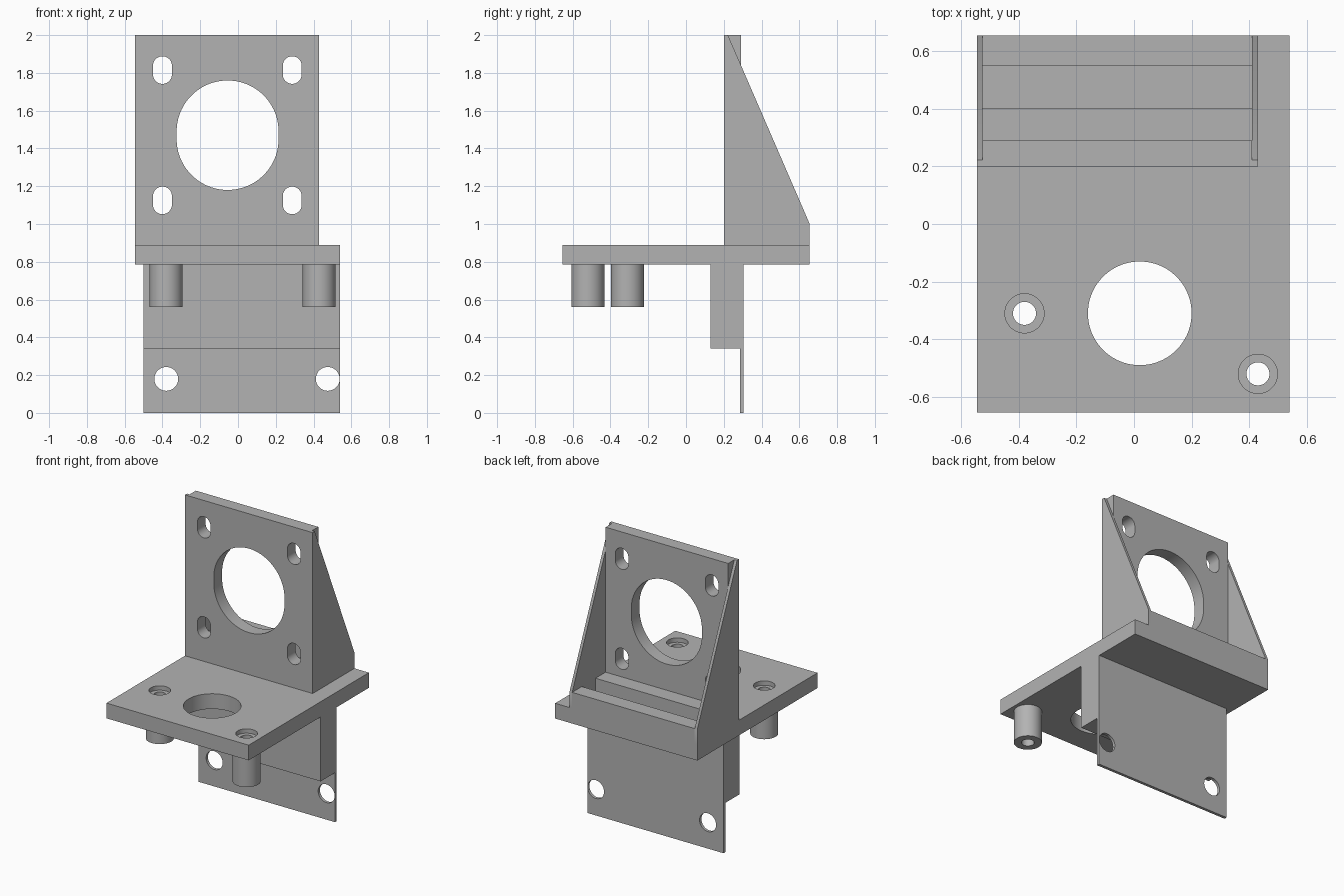
import bpy, bmesh, math
from mathutils import Vector

cube = bpy.data.objects.get("Cube")
if cube:
    bpy.data.objects.remove(cube, do_unlink=True)

GREY = (0.45, 0.45, 0.45, 1)
mat = bpy.data.materials.new("plain_grey")
mat.use_nodes = True
mat.diffuse_color = GREY
mat.node_tree.nodes["Principled BSDF"].inputs["Base Color"].default_value = GREY


def prism(name, outline, start, end):
    """Extrude a closed outline of 3D points from start to end offset."""
    bm = bmesh.new()
    face = bm.faces.new([bm.verts.new(Vector(p) + Vector(start)) for p in outline])
    moved = bmesh.ops.extrude_face_region(bm, geom=[face])["geom"]
    verts = [v for v in moved if isinstance(v, bmesh.types.BMVert)]
    bmesh.ops.translate(bm, verts=verts, vec=Vector(end) - Vector(start))
    bmesh.ops.recalc_face_normals(bm, faces=bm.faces)
    mesh = bpy.data.meshes.new(name)
    bm.to_mesh(mesh)
    bm.free()
    mesh.materials.append(mat)
    obj = bpy.data.objects.new(name, mesh)
    bpy.context.collection.objects.link(obj)
    return obj


def box(name, x0, x1, y0, y1, z0, z1):
    return prism(name, [(x0, y0, 0), (x1, y0, 0), (x1, y1, 0), (x0, y1, 0)],
                 (0, 0, z0), (0, 0, z1))


def side_profile(name, points, x0, x1):
    return prism(name, [(0, y, z) for y, z in points], (x0, 0, 0), (x1, 0, 0))


def ring(r, stretch=0, n=64):
    """Circle, pulled apart along its second axis into a slot."""
    pts = []
    for i in range(n):
        a = 2 * math.pi * (i + 0.5) / n
        pts.append((r * math.cos(a), r * math.sin(a) + math.copysign(stretch, math.sin(a))))
    return pts


def upright_cylinder(name, x, y, r, z0, z1):
    return prism(name, [(x + u, y + v, 0) for u, v in ring(r)], (0, 0, z0), (0, 0, z1))


def cross_cutter(x, z, r, stretch=0):
    return prism("cutter", [(x + u, 0, z + v) for u, v in ring(r, stretch)],
                 (0, 0.1, 0), (0, 0.4, 0))


def cut(obj, cutters):
    for c in cutters:
        c.hide_render = True
        mod = obj.modifiers.new("hole", "BOOLEAN")
        mod.operation, mod.solver, mod.object = "DIFFERENCE", "EXACT", c
    graph = bpy.context.evaluated_depsgraph_get()
    graph.update()
    mesh = bpy.data.meshes.new_from_object(obj.evaluated_get(graph))
    obj.modifiers.clear()
    obj.data = mesh
    for c in cutters:
        bpy.data.objects.remove(c, do_unlink=True)


parts = []
BOTTOM, TOP, RIB_TOP = 0.785, 0.89, 1.0
LEFT, RIGHT, SKIN = -0.545, 0.43, 0.02
BOSSES = [(-0.38, -0.31), (0.43, -0.52)]

# Horizontal base plate with a large opening and counterbored screw holes
base = box("base_plate", LEFT, 0.54, -0.655, 0.655, BOTTOM, TOP)
cutters = [upright_cylinder("cutter", 0.02, -0.31, 0.18, 0.7, 1)]
for x, y in BOSSES:
    cutters.append(upright_cylinder("cutter", x, y, 0.04, 0.7, 1))
    cutters.append(upright_cylinder("cutter", x, y, 0.068, TOP - 0.03, 1))
cut(base, cutters)
parts.append(base)

# Hollow standoffs under the base
for i, (x, y) in enumerate(BOSSES):
    boss = upright_cylinder(f"standoff_{i + 1}", x, y, 0.0875, 0.56, BOTTOM)
    cut(boss, [upright_cylinder("cutter", x, y, 0.04, 0.5, 0.9)])
    parts.append(boss)

# Upright mounting plate with a large opening and four slots
upright = box("upright_plate", LEFT + SKIN, RIGHT - SKIN, 0.2, 0.29, TOP, 2)
cutters = [cross_cutter(-0.055, 1.47, 0.27, 0.02)]
cutters += [cross_cutter(x, z, 0.05, 0.023) for x in (-0.4, 0.287) for z in (1.125, 1.815)]
cut(upright, cutters)
parts.append(upright)

# Sloping side gussets
gusset = [(0.2, TOP), (0.655, TOP), (0.655, RIB_TOP), (0.222, 2), (0.2, 2)]
parts.append(side_profile("right_gusset", gusset, LEFT, LEFT + SKIN))
parts.append(side_profile("left_gusset", gusset, RIGHT - SKIN, RIGHT))

# Cross ribs between the gussets
parts.append(box("inner_rib", LEFT + SKIN, RIGHT - SKIN, 0.29, 0.40, TOP, RIB_TOP))
parts.append(box("outer_rib", LEFT + SKIN, RIGHT - SKIN, 0.55, 0.655, TOP, RIB_TOP))

# Lower block with a thin drilled flange hanging below it
lower = side_profile("lower_bracket", [(0.13, BOTTOM), (0.13, 0.34), (0.285, 0.34),
                                       (0.285, 0), (0.305, 0), (0.305, BOTTOM)], -0.5, 0.54)
cut(lower, [cross_cutter(x, 0.18, 0.063) for x in (-0.38, 0.475)])
parts.append(lower)

# Smooth round walls, sharp corners
bpy.ops.object.select_all(action="DESELECT")
for p in parts:
    p.select_set(True)
bpy.context.view_layer.objects.active = base
bpy.ops.object.shade_smooth_by_angle(angle=math.radians(30))
